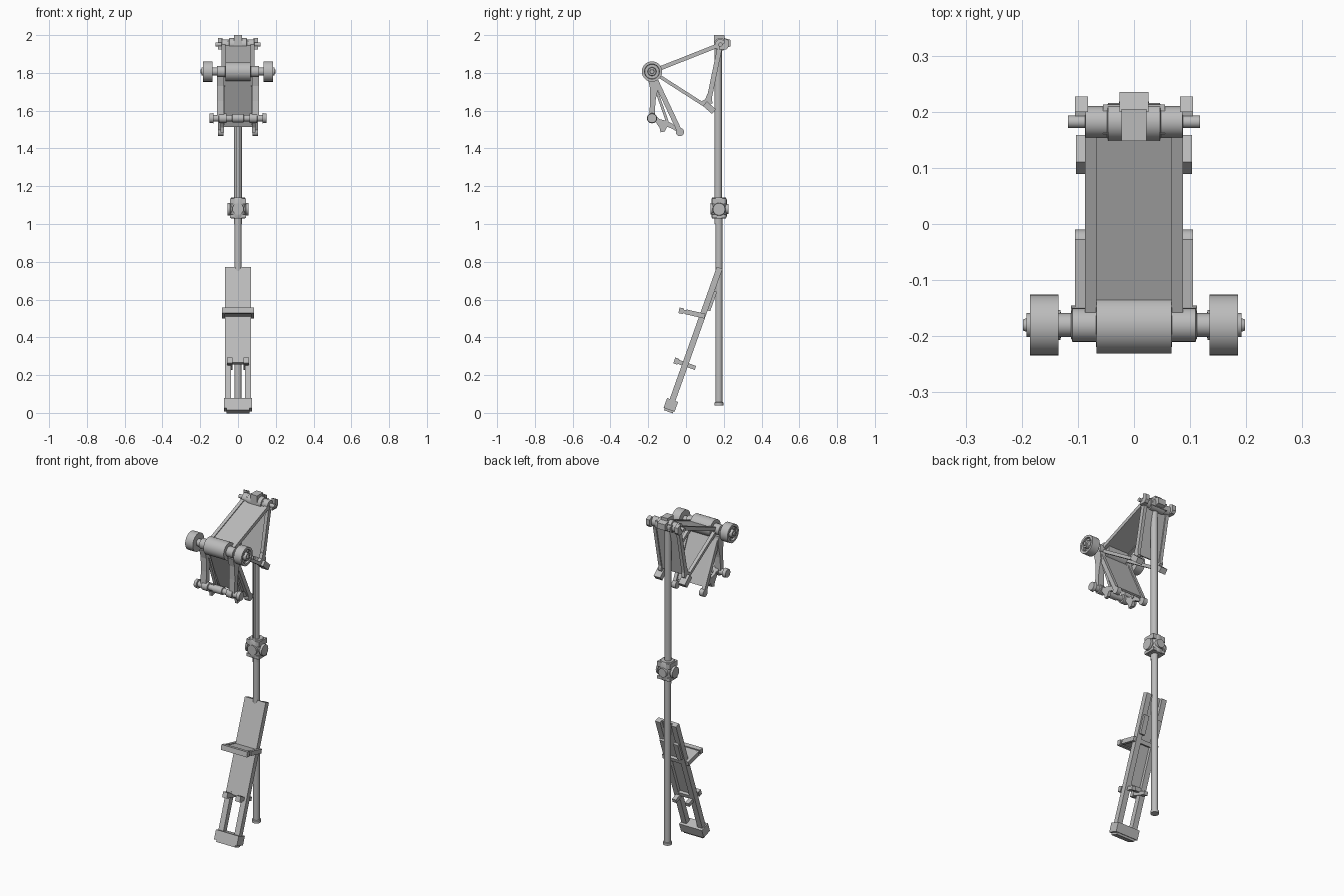
import bpy, bmesh, math
from mathutils import Vector, Matrix

cube = bpy.data.objects.get("Cube")
if cube:
    bpy.data.objects.remove(cube)

grey = bpy.data.materials.new("plain grey")
grey.use_nodes = True
grey.diffuse_color = (0.5, 0.5, 0.5, 1)
grey.node_tree.nodes["Principled BSDF"].inputs["Base Color"].default_value = (0.5, 0.5, 0.5, 1)


def finish(name, bm, smooth=False):
    bmesh.ops.recalc_face_normals(bm, faces=bm.faces)
    me = bpy.data.meshes.new(name)
    bm.to_mesh(me)
    bm.free()
    me.materials.append(grey)
    ob = bpy.data.objects.new(name, me)
    bpy.context.collection.objects.link(ob)
    if smooth:
        bpy.ops.object.select_all(action='DESELECT')
        ob.select_set(True)
        bpy.context.view_layer.objects.active = ob
        bpy.ops.object.shade_smooth_by_angle(angle=math.radians(35))
    return ob


def prism(name, outline, x0, x1, both=False):
    """Extrude a (y, z) outline from x0 to x1, optionally on both sides."""
    bm = bmesh.new()
    for s in ((1, -1) if both else (1,)):
        face = bm.faces.new([bm.verts.new((s * x0, y, z)) for y, z in outline])
        ext = bmesh.ops.extrude_face_region(bm, geom=[face])
        verts = [v for v in ext["geom"] if isinstance(v, bmesh.types.BMVert)]
        bmesh.ops.translate(bm, verts=verts, vec=(s * (x1 - x0), 0, 0))
    return finish(name, bm)


def bar(name, p, q, thick, x0, x1, both=False, shift=0):
    """Straight bar between two (y, z) points; shift moves it sideways."""
    p, q = Vector(p), Vector(q)
    d = (q - p).normalized()
    n = Vector((-d.y, d.x))
    a, b = n * (shift + thick / 2), n * (shift - thick / 2)
    return prism(name, [p + a, q + a, q + b, p + b], x0, x1, both)


def box(name, x, y, z, both=False):
    return prism(name, [(y[0], z[0]), (y[1], z[0]), (y[1], z[1]), (y[0], z[1])], *x, both)


def lathe(name, profile, centre, axis='X', both=False, seg=32):
    """Spin (position, radius) pairs around an axis through centre."""
    bm = bmesh.new()
    for s in ((1, -1) if both else (1,)):
        rings = []
        for t, r in profile:
            ring = []
            for i in range(seg):
                a = math.tau * i / seg
                c, w = r * math.cos(a), r * math.sin(a)
                v = {'X': (s * t, c, w), 'Y': (c, s * t, w), 'Z': (c, w, s * t)}[axis]
                ring.append(bm.verts.new(Vector(v) + Vector(centre)))
            rings.append(ring)
        for r0, r1 in zip(rings, rings[1:]):
            for i in range(seg):
                j = (i + 1) % seg
                bm.faces.new((r0[i], r0[j], r1[j], r1[i]))
        bm.faces.new(rings[0])
        bm.faces.new(rings[-1])
    return finish(name, bm, True)


# Pole: grooved upper tube, plain lower tube with end cap
bm = bmesh.new()
arc = [math.radians(-70 + 320 * i / 24) for i in range(25)]
pts = [(0.02 * math.cos(a), 0.17 + 0.02 * math.sin(a)) for a in arc]
pts += [(-0.007, 0.163), (0.007, 0.163)]
face = bm.faces.new([bm.verts.new((x, y, 1.0)) for x, y in pts])
ext = bmesh.ops.extrude_face_region(bm, geom=[face])
bmesh.ops.translate(bm, verts=[v for v in ext["geom"] if isinstance(v, bmesh.types.BMVert)],
                    vec=(0, 0, 0.97))
finish("upper_pole", bm, True)
lathe("lower_pole", [(0.04, 0.024), (0.055, 0.024), (0.057, 0.019), (1.05, 0.019)],
      (0, 0.174, 0), 'Z')

# Sliding clamp with side knobs and rear screw
lathe("clamp_body", [(1.03, 0.036), (1.04, 0.041), (1.13, 0.041), (1.14, 0.036)],
      (0, 0.175, 0), 'Z')
lathe("clamp_knobs", [(0.02, 0.026), (0.04, 0.026), (0.042, 0.034), (0.055, 0.032)],
      (0, 0.175, 1.078), 'X', True)
lathe("clamp_screw", [(-0.045, 0.03), (0.05, 0.026)], (0, 0.175, 1.08), 'Y')
box("clamp_lugs", (0.012, 0.042), (0.138, 0.212), (1.105, 1.135), True)
box("clamp_lower_lugs", (0.012, 0.042), (0.138, 0.212), (1.032, 1.05), True)

# Pivot points of the upper frame, as (y, z)
FRONT, TOP, REAR = (-0.18, 1.807), (0.182, 1.95), (0.115, 1.625)
FOOT, LOW = (-0.18, 1.56), (-0.032, 1.487)

# Head block and hinge
box("head_block", (-0.022, 0.022), (0.148, 0.205), (1.93, 2.0))
prism("head_rear", [(0.2, 1.93), (0.235, 1.94), (0.235, 1.975), (0.2, 1.985)], -0.026, 0.026)
lathe("head_hinge", [(0, 0.034), (0.046, 0.034), (0.048, 0.028), (0.086, 0.028),
                     (0.087, 0.011), (0.118, 0.011)], (0, 0.182, 1.95), 'X', True)
box("head_yoke", (0.0, 0.055), (0.16, 0.213), (1.93, 1.97), True)
prism("head_hooks", [(0.175, 1.925), (0.215, 1.925), (0.227, 1.94), (0.227, 1.972),
                     (0.2, 1.985), (0.2, 1.955), (0.175, 1.95)], 0.082, 0.105, True)

# Triangular side frames
bar("upper_arms", FRONT, TOP, 0.022, 0.067, 0.087, True)
bar("rear_arms", TOP, REAR, 0.026, 0.067, 0.087, True)
bar("lower_arms", FRONT, (0.12, 1.615), 0.018, 0.067, 0.087, True)
prism("arm_gussets", [(0.075, 1.645), (0.105, 1.61), (0.14, 1.64), (0.132, 1.7),
                      (0.113, 1.69), (0.102, 1.66)], 0.067, 0.087, True)
bar("rear_feet", (0.1, 1.637), (0.148, 1.595), 0.032, 0.06, 0.103, True)

# Sheet panels between the frames
bar("upper_panel", FRONT, TOP, 0.012, -0.068, 0.068)
bar("rear_panel", TOP, (0.122, 1.65), 0.01, -0.068, 0.068)
bar("leg_panel", FRONT, (-0.045, 1.515), 0.012, -0.084, 0.084)

# Front roller, axle and wheels with four dimples
lathe("front_roller", [(0, 0.051), (0.067, 0.051), (0.0675, 0.03), (0.11, 0.03),
                       (0.112, 0.021), (0.14, 0.021)], (0, *FRONT), 'X', True)
lathe("front_wheels", [(0.135, 0.02), (0.135, 0.054), (0.185, 0.054), (0.185, 0.04),
                       (0.174, 0.038), (0.174, 0.023), (0.192, 0.021), (0.192, 0.012),
                       (0.198, 0.01)], (0, *FRONT), 'X', True, 40)
for i in range(4):
    a = math.radians(45 + 90 * i)
    lathe("wheel_bolt", [(0.17, 0.007), (0.18, 0.007)],
          (0, FRONT[0] + 0.031 * math.cos(a), FRONT[1] + 0.031 * math.sin(a)), 'X', True, 12)

# Hanging legs: front links, rear arms and hooked lower links
prism("front_links", [(-0.205, 1.78), (-0.15, 1.78), (-0.145, 1.73), (-0.162, 1.65),
                      (-0.165, 1.56), (-0.195, 1.56), (-0.19, 1.65), (-0.192, 1.73)],
      0.075, 0.112, True)
bar("rear_links", (-0.165, 1.77), LOW, 0.026, 0.085, 0.105, True)
lathe("rear_link_ends", [(0.078, 0.022), (0.105, 0.022)], (0, *LOW), 'X', True)
bar("inner_braces", (-0.165, 1.73), (-0.095, 1.53), 0.014, 0.07, 0.088, True)
prism("hooked_links", [(-0.17, 1.58), (-0.14, 1.555), (-0.1, 1.545), (-0.07, 1.53),
                       (-0.045, 1.505), (-0.04, 1.485), (-0.075, 1.505), (-0.1, 1.515),
                       (-0.112, 1.49), (-0.135, 1.485), (-0.14, 1.51), (-0.165, 1.545)],
      0.075, 0.093, True)
lathe("foot_roller", [(0, 0.022), (0.03, 0.022), (0.032, 0.017), (0.06, 0.017), (0.062, 0.025),
                      (0.1, 0.025), (0.102, 0.018), (0.13, 0.018), (0.131, 0.027),
                      (0.15, 0.024)], (0, *FOOT), 'X', True)

# Leaning lower board on two rails
HEAD, BASE = Vector((0.178, 0.768)), Vector((-0.083, 0.035))


def along(t):
    return HEAD.lerp(BASE, t)


bar("board_panel", along(0), along(0.67), 0.014, -0.069, 0.069, shift=-0.009)
bar("board_rails", along(0), along(1), 0.032, 0.036, 0.069, True)
bar("board_backing", along(0.16), along(0.3), 0.02, 0.03, 0.06, True, shift=0.02)
bar("base_block", along(0.955), along(1.025), 0.062, -0.075, 0.075)
bar("base_pads", along(1.02), along(1.04), 0.05, -0.062, 0.062)
for t, name in ((0.66, "rail_crossbar"), (0.33, "shelf_crossbar")):
    bar(name, along(t), along(t + 0.03), 0.03, -0.066, 0.066)

# Shelf and the lower pegs
bar("shelf", (-0.035, 0.542), (0.08, 0.517), 0.018, -0.08, 0.08)
bar("shelf_lip", (-0.037, 0.543), (-0.012, 0.538), 0.03, -0.086, 0.086)
bar("shelf_brackets", (0.0, 0.535), (0.1, 0.512), 0.026, 0.068, 0.086, True)
lathe("shelf_pins", [(0.06, 0.01), (0.076, 0.01)], (0, 0.09, 0.518), 'X', True, 16)
bar("lower_pegs", (-0.06, 0.277), (0.05, 0.238), 0.022, 0.03, 0.055, True)
bar("peg_tips", (-0.062, 0.278), (-0.04, 0.27), 0.032, 0.028, 0.058, True)
